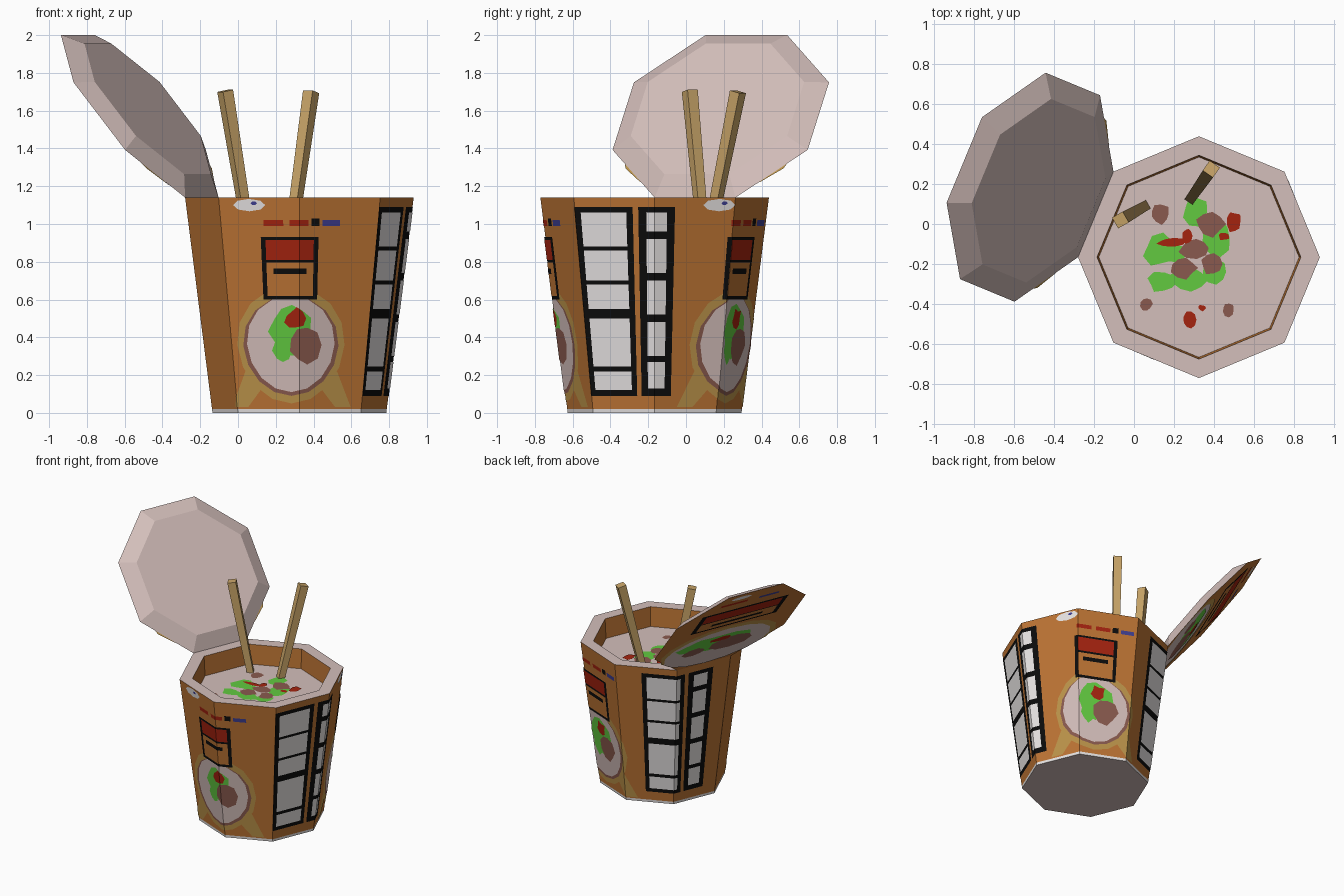
import bpy, bmesh, math, random
from mathutils import Vector, Matrix

if "Cube" in bpy.data.objects:
    bpy.data.objects.remove(bpy.data.objects["Cube"])

random.seed(4)
CX, CY, H = 0.325, -0.166, 1.14
R0, R1, RIM, SOUP_Z = 0.46, 0.605, 0.51, 0.985


def srgb(r, g, b):
    f = lambda c: c / 12.92 if c <= 0.04045 else ((c + 0.055) / 1.055) ** 2.4
    return [f(v / 255) for v in (r, g, b)] + [1]


COLOURS = {"orange": (188, 116, 52), "pink": (212, 191, 187), "white": (240, 236, 235),
           "black": (12, 12, 12), "red": (165, 35, 15), "green": (98, 202, 64),
           "meat": (138, 90, 78), "wood": (200, 164, 104), "gold": (188, 148, 74),
           "blue": (62, 62, 145)}
NAMES = list(COLOURS)
for n, c in COLOURS.items():
    bpy.data.materials.new(n).diffuse_color = srgb(*c)


def finish(name, bm):
    me = bpy.data.meshes.new(name)
    bm.to_mesh(me)
    bm.free()
    for n in NAMES:
        me.materials.append(bpy.data.materials[n])
    ob = bpy.data.objects.new(name, me)
    bpy.context.collection.objects.link(ob)
    return ob


def loft(name, rings, mats, cap0=None, cap1=None):
    """Skin a list of closed rings; mats gives one colour per band."""
    bm = bmesh.new()
    vs = [[bm.verts.new(p) for p in r] for r in rings]
    n = len(vs[0])
    for a, b, m in zip(vs, vs[1:], mats):
        for i in range(n):
            j = (i + 1) % n
            bm.faces.new((a[i], a[j], b[j], b[i])).material_index = NAMES.index(m)
    if cap0:
        bm.faces.new(vs[0][::-1]).material_index = NAMES.index(cap0)
    if cap1:
        bm.faces.new(vs[-1]).material_index = NAMES.index(cap1)
    return finish(name, bm)


def ring(r, z, n=8, turn=0.0):
    return [Vector((r * math.cos(turn + math.tau * i / n), r * math.sin(turn + math.tau * i / n), z))
            for i in range(n)]


def rect(a, b, c, d):
    return [(a, c), (b, c), (b, d), (a, d)]


def oval(x, y, w, h, n=16, rough=0.0):
    out = []
    for i in range(n):
        k, t = 1 + random.uniform(-rough, rough), math.tau * i / n
        out.append((x + w * k * math.cos(t), y + h * k * math.sin(t)))
    return out


def plates(name, items, mapping, cuts=()):
    """Thin painted plates: (colour, layer, 2D outline), cut at folds, then mapped."""
    bm = bmesh.new()
    layer = bm.faces.layers.int.new("level")
    for colour, level, outline in items:
        f = bm.faces.new([bm.verts.new((p[0], p[1], level)) for p in outline])
        f.material_index = NAMES.index(colour)
    for c in cuts:
        bmesh.ops.bisect_plane(bm, geom=bm.verts[:] + bm.edges[:] + bm.faces[:],
                               plane_co=(c, 0, 0), plane_no=(1, 0, 0), dist=1e-5)
    for v in bm.verts:
        v.co = mapping(v.co.x, v.co.y, v.co.z)
    return finish(name, bm)


# Cup: base band, wall, rim, inner wall
centre = Vector((CX, CY, 0))
loft("cup", [[p + centre for p in ring(r, z)] for r, z in
             ((R0, 0), (R0 + 0.0025, 0.02), (R1, H), (RIM, H), (0.5, SOUP_Z - 0.02))],
     ["white", "orange", "pink", "orange"], cap0="pink")
bm = bmesh.new()
bm.faces.new([bm.verts.new(p + centre) for p in ring(0.501, SOUP_Z)]).material_index = NAMES.index("pink")
finish("soup", bm)


def on_cup(s, z, level):
    """s counts cup sides from the front corner, anticlockwise."""
    r = R0 + (R1 - R0) * z / H + 0.002 * level
    k = math.floor(s + 1e-4)
    a, b = [Vector((math.cos(t), math.sin(t), 0)) * r
            for t in (math.radians(270 + 45 * k), math.radians(315 + 45 * k))]
    return centre + a.lerp(b, s - k) + Vector((0, 0, z))


# Painted wrap, repeated twice round the cup
for tag, c in (("front", -0.125), ("back", 3.305)):
    art = [("gold", 1, oval(c, 0.36, 0.79, 0.31)),
           ("gold", 1, [(c - 0.95, 0.03), (c - 0.7, 0.03), (c - 0.3, 0.2), (c - 0.7, 0.22)]),
           ("gold", 1, [(c + 0.7, 0.03), (c + 0.95, 0.03), (c + 0.7, 0.22), (c + 0.3, 0.2)]),
           ("meat", 2, oval(c, 0.355, 0.70, 0.265)),
           ("pink", 3, oval(c, 0.365, 0.64, 0.255)),
           ("green", 4, oval(c + 0.02, 0.43, 0.30, 0.14, 12, 0.15)),
           ("green", 4, oval(c - 0.12, 0.33, 0.14, 0.07, 8, 0.15)),
           ("meat", 4.5, oval(c + 0.2, 0.36, 0.23, 0.1, 9, 0.15)),
           ("red", 4.9, oval(c + 0.06, 0.5, 0.13, 0.05, 9, 0.25)),
           # framed sign
           ("black", 3.2, rect(c - 0.37, c + 0.37, 0.60, 0.93)),
           ("red", 3.8, rect(c - 0.31, c + 0.31, 0.81, 0.915)),
           ("orange", 3.8, rect(c - 0.31, c + 0.31, 0.62, 0.795)),
           ("black", 4.4, rect(c - 0.22, c + 0.22, 0.735, 0.765)),
           # small marks and badge at the top
           ("red", 1, rect(c - 0.33, c - 0.08, 0.99, 1.02)),
           ("red", 1, rect(c + 0.0, c + 0.24, 0.99, 1.02)),
           ("black", 1, rect(c + 0.28, c + 0.38, 0.99, 1.03)),
           ("blue", 1, rect(c + 0.42, c + 0.64, 0.99, 1.02)),
           ("white", 1, oval(c - 0.5, 1.1, 0.2, 0.033, 8)),
           ("blue", 2, oval(c - 0.44, 1.11, 0.04, 0.01, 6)),
           # tall side panels
           ("black", 1, rect(c + 1.12, c + 1.85, 0.09, 1.09)),
           ("black", 1, rect(c + 1.92, c + 2.38, 0.09, 1.09))]
    for lo, hi in ((0.12, 0.22), (0.245, 0.5), (0.55, 0.68), (0.70, 0.86), (0.88, 1.06)):
        art.append(("white", 2, rect(c + 1.2, c + 1.77, lo, hi)))
    for lo, hi in ((0.13, 0.27), (0.30, 0.48), (0.52, 0.7), (0.74, 0.92), (0.96, 1.06)):
        art.append(("white", 2, rect(c + 2.02, c + 2.28, lo, hi)))
    plates("wrap_art_" + tag, art, on_cup, range(-2, 8))

# Garnish lying on the soup
bits = []
for colour, level, spots in (
        ("green", 1, ((0.13, -0.13, 0.08, 0.08), (0.20, -0.15, 0.06, 0.05), (0.14, -0.29, 0.07, 0.05),
                      (0.27, -0.28, 0.09, 0.06), (0.40, -0.24, 0.06, 0.06), (0.42, -0.07, 0.07, 0.09),
                      (0.31, 0.06, 0.06, 0.07))),
        ("meat", 2, ((0.13, 0.05, 0.05, 0.05), (0.38, 0.0, 0.07, 0.06), (0.30, -0.12, 0.07, 0.05),
                     (0.25, -0.22, 0.06, 0.05), (0.39, -0.2, 0.05, 0.05), (0.06, -0.4, 0.03, 0.03),
                     (0.47, -0.43, 0.03, 0.035))),
        ("red", 3, ((0.19, -0.09, 0.07, 0.02), (0.27, -0.06, 0.025, 0.04), (0.50, 0.01, 0.035, 0.05),
                    (0.45, -0.06, 0.03, 0.02), (0.28, -0.48, 0.03, 0.04), (0.34, -0.42, 0.02, 0.015)))):
    bits += [(colour, level, oval(*s, 9, 0.2)) for s in spots]
plates("garnish", bits, lambda x, y, l: Vector((x, y, SOUP_Z + 0.002 * l)))

# Lid: hinged on one rim edge and swung open
ap = R1 * math.cos(math.pi / 8)
a = math.radians(157.5)
out, up = Vector((math.cos(a), math.sin(a), 0)), Vector((0, 0, 1))
ly, lz = out * 0.637 + up * 0.771, out * 0.771 - up * 0.637
lx = ly.cross(lz)
lc = centre + out * ap + up * H + ly * ap
to_lid = Matrix.Translation(lc) @ Matrix((lx, ly, lz)).transposed().to_4x4()
loft("lid", [[to_lid @ p for p in ring(r, z, 8, math.pi / 8)] for r, z in ((0.485, -0.06), (R1, 0))],
     ["pink"], cap0="pink", cap1="orange")
plates("lid_art", [
    ("gold", 1, oval(0, -0.25, 0.49, 0.28)),
    ("pink", 2, oval(0, -0.28, 0.45, 0.265)),
    ("green", 3, oval(-0.06, -0.2, 0.3, 0.11, 12, 0.15)),
    ("meat", 3.6, oval(0.1, -0.26, 0.17, 0.09, 9, 0.15)),
    ("meat", 3.6, oval(-0.2, -0.29, 0.1, 0.06, 9, 0.15)),
    ("red", 4.2, oval(-0.02, -0.16, 0.08, 0.035, 9, 0.2)),
    ("black", 2.5, rect(-0.37, 0.37, 0.06, 0.33)),
    ("red", 3.2, rect(-0.33, 0.33, 0.2, 0.31)),
    ("orange", 3.2, rect(-0.33, 0.33, 0.08, 0.19)),
    ("black", 3.8, rect(-0.22, 0.22, 0.12, 0.15)),
    ("red", 1, rect(-0.25, -0.02, 0.41, 0.44)),
    ("blue", 1, rect(0.08, 0.25, 0.41, 0.44)),
    ("white", 1, oval(-0.1, 0.5, 0.09, 0.025, 8)),
], lambda x, y, l: to_lid @ Vector((x, y, 0.0018 * l)))

# Chopsticks: tapered square sticks leaning outwards
for name, foot, tip in (("chopstick_left", (0.052, 0.088, 0.97), (-0.068, 0.02, 1.705)),
                        ("chopstick_right", (0.285, 0.128, 0.97), (0.387, 0.275, 1.7))):
    foot, tip = Vector(foot), Vector(tip)
    d = (tip - foot).normalized()
    side = d.cross(up).normalized()
    fwd = side.cross(d)
    loft(name, [[p + side * (q.x * r) + fwd * (q.y * r) for q in ring(1, 0, 4, math.pi / 4)]
                for p, r in ((foot, 0.034), (tip, 0.044))], ["wood"], cap0="wood", cap1="wood")

# Consistent outward normals on the solid parts
for name in ("lid", "chopstick_left", "chopstick_right"):
    me = bpy.data.objects[name].data
    bm = bmesh.new()
    bm.from_mesh(me)
    bmesh.ops.recalc_face_normals(bm, faces=bm.faces[:])
    bm.to_mesh(me)
    bm.free()

for m in bpy.data.materials:
    if m.users and not m.is_grease_pencil:
        m.use_nodes = True
        m.node_tree.nodes["Principled BSDF"].inputs["Base Color"].default_value = m.diffuse_color
